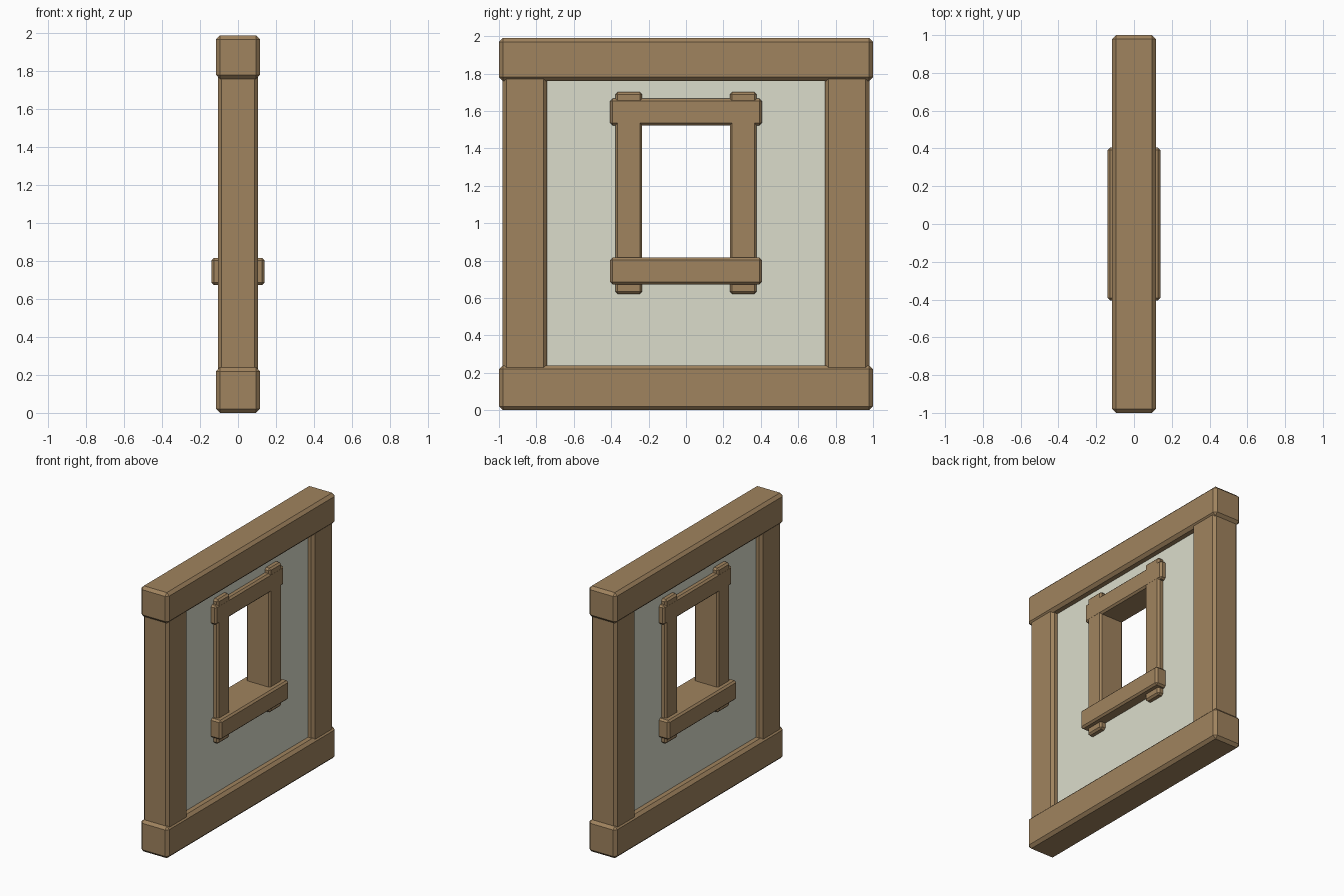
import bpy

if "Cube" in bpy.data.objects:
    bpy.data.objects.remove(bpy.data.objects["Cube"])


def material(name, color):
    m = bpy.data.materials.new(name)
    m.diffuse_color = (*color, 1)
    m.use_nodes = True
    m.node_tree.nodes["Principled BSDF"].inputs["Base Color"].default_value = m.diffuse_color
    return m


wood = material("wood", (0.35, 0.227, 0.112))
plaster = material("plaster", (0.71, 0.72, 0.60))


def box(name, hx, y, z, mat=None, chamfer=0):
    """Box centred on x=0 with half depth hx, spanning the y and z ranges."""
    bpy.ops.mesh.primitive_cube_add(size=1, location=(0, sum(y) / 2, sum(z) / 2))
    ob = bpy.context.object
    ob.name = name
    ob.scale = (2 * hx, y[1] - y[0], z[1] - z[0])
    bpy.ops.object.transform_apply(location=False, rotation=False, scale=True)
    if mat:
        ob.data.materials.append(mat)
    if chamfer:
        b = ob.modifiers.new("chamfer", "BEVEL")
        b.width = chamfer
        b.segments = 1
    return ob


# Outer timber frame
box("bottom_beam", 0.116, (-1, 1), (0, 0.24), wood, 0.021)
box("top_beam", 0.116, (-1, 1), (1.76, 1.99), wood, 0.021)
for side, s in (("left", -1), ("right", 1)):
    box(side + "_post", 0.106, sorted((s * 0.742, s * 0.98)), (0.2, 1.8), wood, 0.019)

# Plaster infill with the window opening cut out
panel = box("plaster_panel", 0.06, (-0.8, 0.8), (0.2, 1.8), plaster)
cutter = box("window_cutter", 0.3, (-0.28, 0.28), (0.74, 1.58))
cutter.hide_render = True
cutter.hide_viewport = True
cut = panel.modifiers.new("window", "BOOLEAN")
cut.operation = "DIFFERENCE"
cut.solver = "EXACT"
cut.object = cutter

# Window frame: uprights poke past the lintel and the deeper sill
for side, s in (("left", -1), ("right", 1)):
    box(side + "_window_jamb", 0.1, sorted((s * 0.234, s * 0.378)), (0.622, 1.702), wood, 0.013)
box("window_lintel", 0.1005, (-0.405, 0.405), (1.523, 1.667), wood, 0.013)
box("window_sill", 0.14, (-0.405, 0.405), (0.673, 0.817), wood, 0.013)
